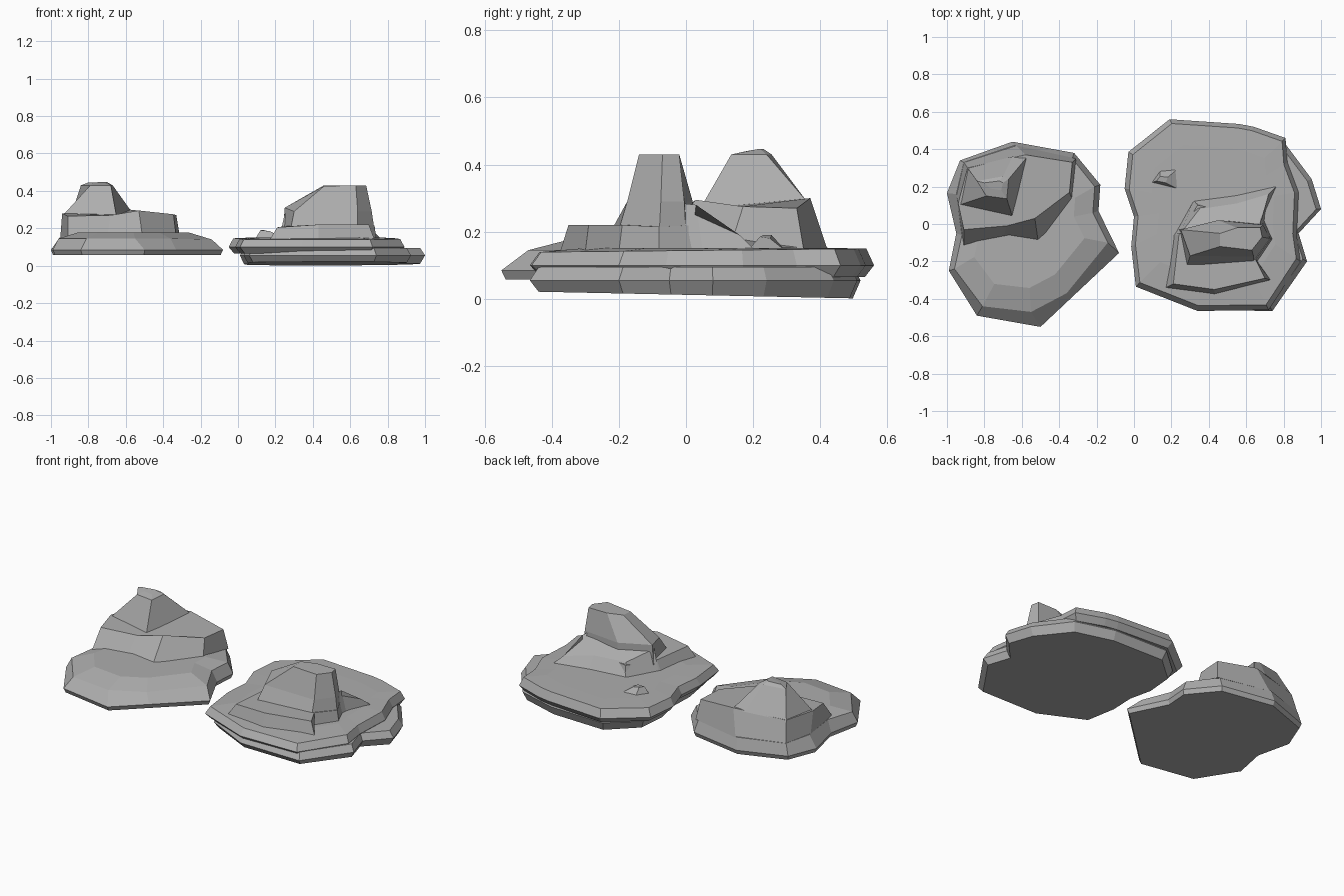
import bpy, bmesh

stone = bpy.data.materials.new("grey_stone")
stone.diffuse_color = (0.42, 0.42, 0.42, 1)


def ring(outline, z, scale=1.0, tilt=0.0):
    """Outline scaled about its centre; height z plus a slope along y."""
    cx = sum(p[0] for p in outline) / len(outline)
    cy = sum(p[1] for p in outline) / len(outline)
    return [(cx + (x - cx) * scale, cy + (y - cy) * scale, z + tilt * y)
            for x, y in outline]


def rock(name, rings):
    """Flat-faced stone skinned over stacked rings, closed at both ends."""
    bm = bmesh.new()
    loops = [[bm.verts.new(p) for p in r] for r in rings]
    for a, b in zip(loops, loops[1:]):
        for i in range(len(a)):
            j = (i + 1) % len(a)
            bm.faces.new((a[i], a[j], b[j], b[i]))
    bm.faces.new(loops[0])
    bm.faces.new(loops[-1])
    bmesh.ops.recalc_face_normals(bm, faces=bm.faces)
    me = bpy.data.meshes.new(name)
    bm.to_mesh(me)
    bm.free()
    me.materials.append(stone)
    ob = bpy.data.objects.new(name, me)
    bpy.context.collection.objects.link(ob)


# Left rock: broad base shelf
base = [(-.65, .44), (-.93, .34), (-1, .165), (-.95, -.05), (-.99, -.25), (-.84, -.49),
        (-.5, -.55), (-.33, -.39), (-.08, -.155), (-.19, .07), (-.18, .21), (-.32, .38)]
shelf = [(-.64, .42, .155), (-.91, .33, .155), (-.95, .16, .155), (-.92, -.06, .155),
         (-.96, -.24, .145), (-.81, -.44, .145), (-.55, -.47, .145), (-.36, -.37, .145),
         (-.14, -.1, .14), (-.22, .06, .15), (-.21, .2, .15), (-.33, .35, .155)]
rock("left_base", [ring(base, .058, .975), ring(base, .085), shelf,
                   ring([p[:2] for p in shelf], .178, .72)])

# Left rock: middle step with a sheer front
rock("left_step", [
    [(-.91, -.12, .15), (-.7, -.08, .15), (-.51, -.11, .15), (-.33, .13, .15),
     (-.31, .35, .15), (-.63, .42, .15), (-.91, .33, .15), (-.95, .15, .15)],
    [(-.91, -.03, .265), (-.68, -.01, .27), (-.53, .03, .295), (-.345, .17, .275),
     (-.33, .33, .27), (-.58, .37, .3), (-.89, .3, .28), (-.94, .11, .28)]])

# Left rock: peak
rock("left_peak", [
    [(-.94, .1, .265), (-.65, .04, .265), (-.57, .36, .29), (-.65, .36, .29), (-.89, .3, .275)],
    [(-.79, .15, .43), (-.68, .135, .43), (-.67, .24, .43), (-.7, .255, .43), (-.84, .23, .43)],
    [(-.77, .19, .44), (-.71, .18, .44), (-.7, .22, .447), (-.72, .23, .447), (-.8, .22, .445)]])

# Right rock: lower slab
lower = [(.2, .52), (.56, .51), (.8, .44), (.95, .24), (1, .08), (.88, -.05), (.925, -.2),
         (.74, -.465), (.34, -.46), (.06, -.32), (.03, -.12), (.04, .04), (.01, .19), (.03, .37)]
rock("right_lower_slab", [ring(lower, .012, .95, -.02), ring(lower, .055), ring(lower, .095, .95)])

# Right rock: upper slab
upper = [(.19, .56), (.56, .535), (.64, .52), (.81, .46), (.82, .33), (.88, .17), (.87, -.06),
         (.89, -.2), (.72, -.46), (.34, -.465), (.01, -.335), (-.015, -.12), (0, .04),
         (-.05, .19), (-.03, .385)]
rock("right_upper_slab", [ring(upper, .065, .94), ring(upper, .1), ring(upper, .144, .95, .01),
                          ring(upper, .152, .7)])

# Right rock: front crescent step
rock("right_front_step", [
    [(.17, -.34, .14), (.43, -.375, .14), (.73, -.3, .14), (.66, -.2, .14), (.74, -.08, .14),
     (.68, .06, .14), (.33, .12, .14), (.21, -.06, .14)],
    [(.21, -.32, .205), (.43, -.35, .22), (.7, -.29, .22), (.65, -.19, .22), (.73, -.08, .215),
     (.67, .04, .22), (.34, .1, .21), (.24, -.06, .21)]])

# Right rock: back ledge
rock("right_back_ledge", [
    [(.22, -.05, .14), (.69, -.08, .14), (.7, .05, .14), (.77, .21, .14), (.55, .16, .14),
     (.32, .13, .14)],
    [(.25, -.05, .28), (.66, -.06, .29), (.68, .03, .28), (.72, .16, .19), (.55, .11, .22),
     (.35, .08, .22)]])

# Right rock: leaning spire
rock("right_spire", [
    [(.28, -.23, .19), (.64, -.205, .19), (.73, -.08, .19), (.69, 0, .19), (.45, .02, .19),
     (.24, -.03, .19)],
    [(.3, -.17, .29), (.64, -.175, .29), (.715, -.075, .29), (.69, -.005, .29), (.45, .02, .29),
     (.25, -.03, .31)],
    [(.46, -.12, .425), (.63, -.14, .43), (.685, -.07, .43), (.675, -.02, .43),
     (.55, -.02, .43), (.46, -.05, .43)]])

# Small pebble on the right slab
rock("pebble", [
    [(.09, .22, .14), (.25, .18, .14), (.24, .3, .14), (.14, .29, .14)],
    [(.12, .23, .19), (.17, .22, .185), (.18, .25, .18), (.14, .255, .19)]])
